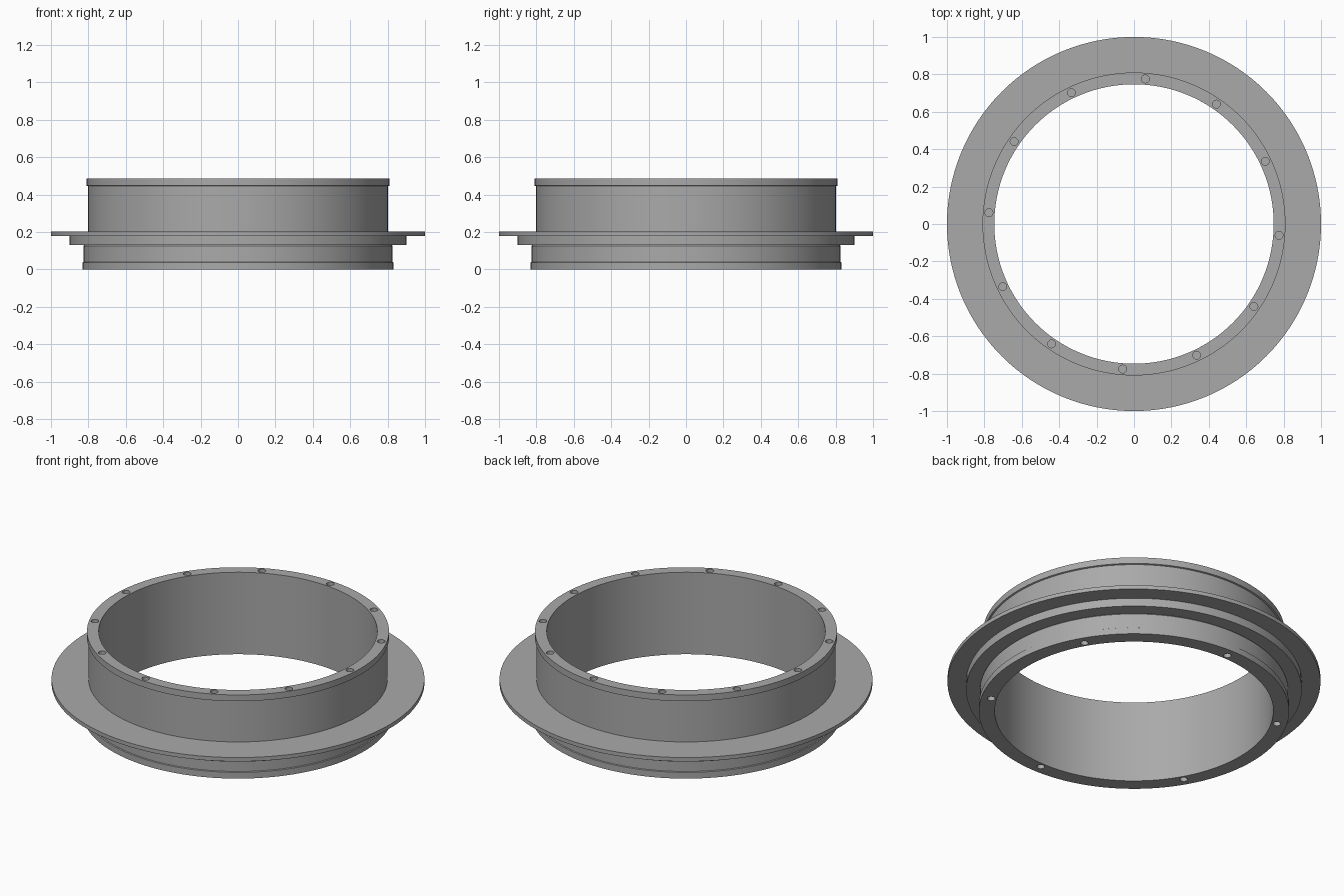
import bpy
import bmesh
from math import cos, sin, pi, radians

cube = bpy.data.objects.get("Cube")
if cube:
    bpy.data.objects.remove(cube)

SEGMENTS = 128
GREY = (0.40, 0.40, 0.40, 1)

metal = bpy.data.materials.new("grey metal")
metal.use_nodes = True
metal.diffuse_color = GREY
metal.node_tree.nodes["Principled BSDF"].inputs["Base Color"].default_value = GREY


def lathe(name, profile):
    """Spin a closed (radius, height) outline about the z axis."""
    bm = bmesh.new()
    rings = []
    for r, z in profile:
        rings.append([bm.verts.new((r * cos(2 * pi * i / SEGMENTS),
                                    r * sin(2 * pi * i / SEGMENTS), z))
                      for i in range(SEGMENTS)])
    for k, ring in enumerate(rings):
        following = rings[(k + 1) % len(rings)]
        for i in range(SEGMENTS):
            j = (i + 1) % SEGMENTS
            bm.faces.new((ring[i], ring[j], following[j], following[i]))
    bmesh.ops.recalc_face_normals(bm, faces=bm.faces)
    mesh = bpy.data.meshes.new(name)
    bm.to_mesh(mesh)
    bm.free()
    obj = bpy.data.objects.new(name, mesh)
    bpy.context.collection.objects.link(obj)
    mesh.materials.append(metal)
    return obj


def hole_cutter(name, count, start, z, radius=0.021, depth=0.06):
    """Ring of short cylinders centred on height z."""
    bm = bmesh.new()
    for i in range(count):
        a = radians(start + i * 360 / count)
        made = bmesh.ops.create_cone(bm, cap_ends=True, segments=20, depth=2 * depth,
                                     radius1=radius, radius2=radius)
        bmesh.ops.translate(bm, verts=made["verts"],
                            vec=(0.778 * cos(a), 0.778 * sin(a), z))
    mesh = bpy.data.meshes.new(name)
    bm.to_mesh(mesh)
    bm.free()
    mesh.materials.append(metal)
    obj = bpy.data.objects.new(name, mesh)
    bpy.context.collection.objects.link(obj)
    return obj


# Sleeve with wide flange, stepped shoulder and rims at both ends
collar = lathe("flanged_collar", [
    (0.747, 0), (0.832, 0), (0.832, 0.037), (0.827, 0.04),
    (0.827, 0.125), (0.82, 0.132), (0.90, 0.132), (0.90, 0.18),
    (1.0, 0.18), (1.0, 0.203), (0.802, 0.203), (0.802, 0.445),
    (0.81, 0.448), (0.81, 0.485), (0.747, 0.485)])

# Blind screw holes in the top and bottom rims
cutters = [hole_cutter("top_hole_cutter", 12, 25.5, 0.485),
           hole_cutter("bottom_hole_cutter", 6, 30, 0)]
for cutter in cutters:
    mod = collar.modifiers.new(cutter.name, "BOOLEAN")
    mod.operation = "DIFFERENCE"
    mod.solver = "EXACT"
    mod.object = cutter

# Apply the cuts and remove the cutters
bpy.ops.object.select_all(action="DESELECT")
collar.select_set(True)
bpy.context.view_layer.objects.active = collar
for cutter in cutters:
    bpy.ops.object.modifier_apply(modifier=cutter.name)
    bpy.data.objects.remove(cutter)
bpy.ops.object.shade_smooth_by_angle(angle=radians(30))
